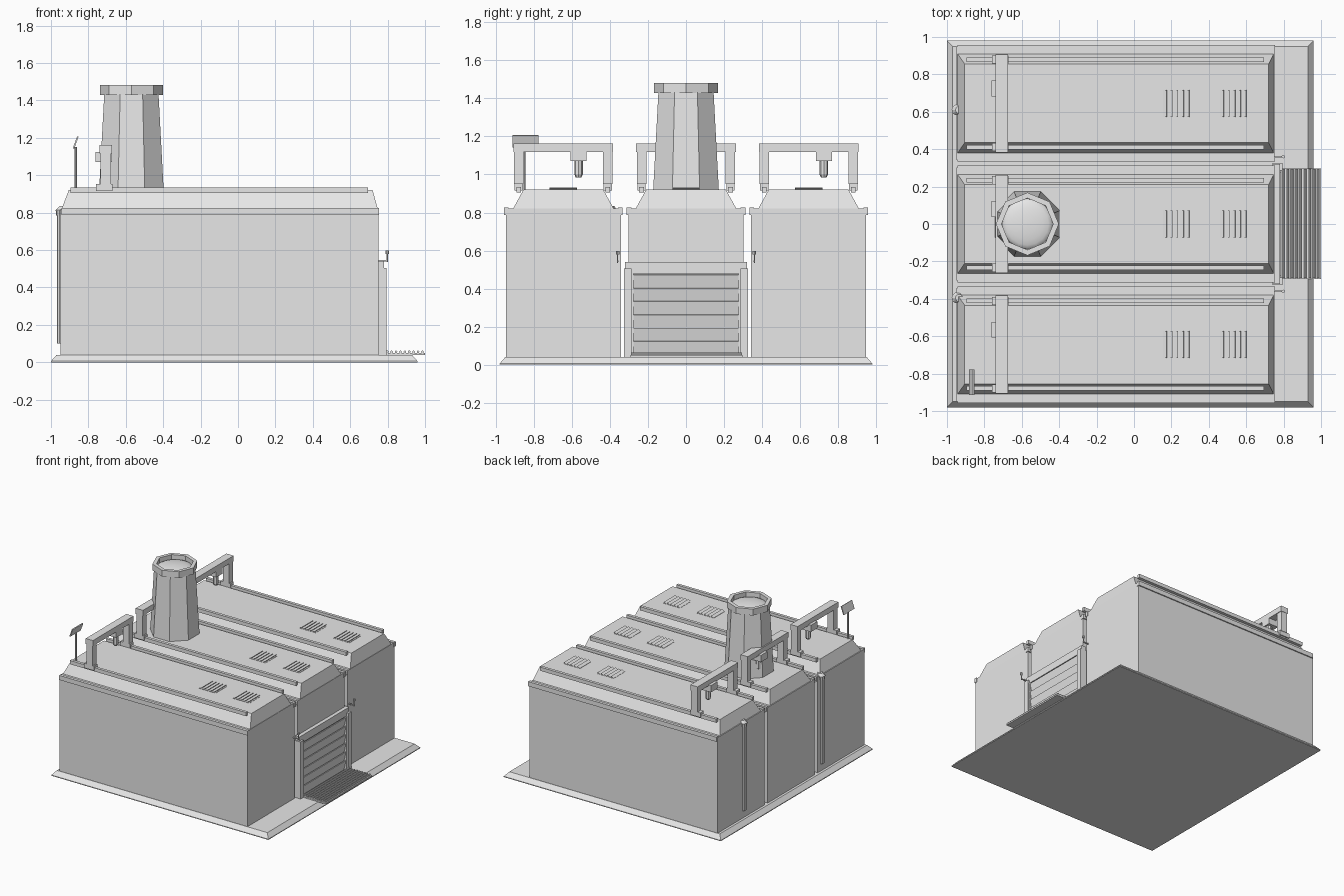
import bpy, bmesh, math
from mathutils import Vector, Matrix

if "Cube" in bpy.data.objects:
    bpy.data.objects.remove(bpy.data.objects["Cube"])

grey = bpy.data.materials.new("plain_grey")
grey.diffuse_color = (0.8, 0.8, 0.8, 1)
grey.use_nodes = True
grey.node_tree.nodes["Principled BSDF"].inputs["Base Color"].default_value = grey.diffuse_color


def finish(name, bm):
    bmesh.ops.recalc_face_normals(bm, faces=bm.faces)
    mesh = bpy.data.meshes.new(name)
    bm.to_mesh(mesh)
    bm.free()
    mesh.materials.append(grey)
    ob = bpy.data.objects.new(name, mesh)
    bpy.context.collection.objects.link(ob)
    return ob


def loft(name, rings):
    """Join equal-length rings of points and cap both ends."""
    bm = bmesh.new()
    loops = [[bm.verts.new(p) for p in ring] for ring in rings]
    n = len(loops[0])
    for a, b in zip(loops, loops[1:]):
        for i in range(n):
            j = (i + 1) % n
            bm.faces.new((a[i], a[j], b[j], b[i]))
    bm.faces.new(loops[0][::-1])
    bm.faces.new(loops[-1])
    return finish(name, bm)


def rect(x0, x1, y0, y1, z):
    return [(x0, y0, z), (x1, y0, z), (x1, y1, z), (x0, y1, z)]


def box(name, x0, x1, y0, y1, z0, z1):
    return loft(name, [rect(x0, x1, y0, y1, z0), rect(x0, x1, y0, y1, z1)])


def ring(cx, cy, z, r, n=8, turn=0.0):
    return [(cx + r * math.cos(turn + math.tau * i / n),
             cy + r * math.sin(turn + math.tau * i / n), z) for i in range(n)]


def tilted_box(name, centre, size, angle):
    bm = bmesh.new()
    m = (Matrix.Translation(Vector(centre)) @ Matrix.Rotation(angle, 4, 'Y')
         @ Matrix.Diagonal((*size, 1)))
    bmesh.ops.create_cube(bm, size=1, matrix=m)
    return finish(name, bm)


# Ground slab with sloped edges
loft("foundation", [rect(-1, .96, -.98, .98, 0), rect(-1, .96, -.98, .98, .006),
                    rect(-.97, .93, -.95, .95, .04)])

# Three parallel halls, each with a roof, rails, vents and gantry
for cy, trolley_y in ((-.645, -.565), (0, .08), (.645, .725)):
    box("hall_walls", -.95, .75, cy - .303, cy + .303, .04, .82)
    loft("hall_roof", [rect(-.943, .747, cy - .265, cy + .265, .82),
                       rect(-.905, .72, cy - .21, cy + .21, .92)])
    for s in (-1, 1):
        # Trim along the wall top and crane rail along the roof
        y = cy + s * .3
        box("wall_trim", -.945, .755, y - .012, y + .012, .788, .825)
        y = cy + s * .234
        box("roof_rail", -.895, .695, y - .012, y + .012, .905, .935)
        # Gantry legs and feet
        box("gantry_leg", -.735, -.68, y - .025, y + .025, .95, 1.12)
        box("gantry_foot", -.76, -.67, y - .022, y + .022, .915, .953)
    box("gantry_beam", -.74, -.675, cy - .262, cy + .262, 1.117, 1.162)
    box("gantry_trolley", -.762, -.675, trolley_y - .042, trolley_y + .042,
        1.07, 1.125)
    loft("trolley_hook", [ring(-.708, trolley_y, .985, .015),
                          ring(-.708, trolley_y, 1.0, .022),
                          ring(-.708, trolley_y, 1.075, .022)])
    # Louvred roof vents
    for vx in (.225, .53):
        box("vent_base", vx - .075, vx + .075, cy - .072, cy + .072, .915, .922)
        for i in range(5):
            tilted_box("vent_slat", (vx - .06 + .03 * i, cy, .925),
                       (.024, .144, .004), math.radians(-28))

# Tapering octagonal chimney with hollow collar
T = math.pi / 8
cx = -.57
loft("chimney", [ring(cx, 0, .915, .187, 8, T), ring(cx, 0, 1.435, .157, 8, T)])
bm = bmesh.new()
loops = [[bm.verts.new(p) for p in ring(cx, 0, z, r)]
         for z, r in ((1.43, .168), (1.482, .168), (1.482, .138), (1.43, .138))]
for k in range(4):
    a, b = loops[k], loops[(k + 1) % 4]
    for i in range(8):
        bm.faces.new((a[i], a[(i + 1) % 8], b[(i + 1) % 8], b[i]))
finish("chimney_collar", bm)
dome = loft("chimney_dome", [ring(cx, 0, 1.437 + .03 * math.sin(a), .137 * math.cos(a), 16)
                             for a in (0, .3, .6, .9, 1.2, 1.5)])
for p in dome.data.polygons:
    p.use_smooth = True

# Vertical drain pipes on the rear walls
for y in (.61, -.395):
    loft("drain_pipe", [ring(-.95, y, .1, .018, 10), ring(-.95, y, .79, .018, 10)])
    loft("drain_cap", [ring(-.948, y, .785, .024, 10), ring(-.945, y, .815, .03, 10),
                       ring(-.935, y, .835, .02, 10)])

# Small tilted panel on a mast
loft("mast", [ring(-.868, -.85, .85, .006), ring(-.868, -.85, 1.15, .006)])
tilted_box("mast_panel", (-.868, -.845, 1.175), (.008, .136, .068), math.radians(20))

# Roller door with frame
box("door_panel", .74, .765, -.29, .29, .04, .48)
box("door_header", .74, .78, -.32, .32, .48, .54)
for s in (-1, 1):
    y = s * .307
    box("door_post", .74, .795, y - .02, y + .02, .04, .505)
    y = s * .285
    box("door_inner_frame", .745, .785, y - .01, y + .01, .04, .48)
    # Little lamps beside the door
    y = s * .36
    loft("lamp_stem", [ring(.797, y, .535, .004, 6), ring(.797, y, .585, .004, 6)])
    loft("lamp_head", [ring(.797, y, .578, .009), ring(.797, y, .597, .009)])
    box("lamp_bracket", .745, .8, y - .004, y + .004, .54, .548)
for i in range(6):
    tilted_box("door_rib", (.772, 0, .09 + .07 * i), (.008, .56, .066),
               math.radians(12))

# Ribbed loading grate in front of the door
box("grate_plate", .775, 1.0, -.293, .297, .038, .05)
for i in range(9):
    x = .798 + .0235 * i
    loft("grate_bar", [[(x + .007 * math.cos(a), y, .056 + .007 * math.sin(a))
                        for a in [math.tau * k / 8 for k in range(8)]]
                       for y in (-.29, .295)])
